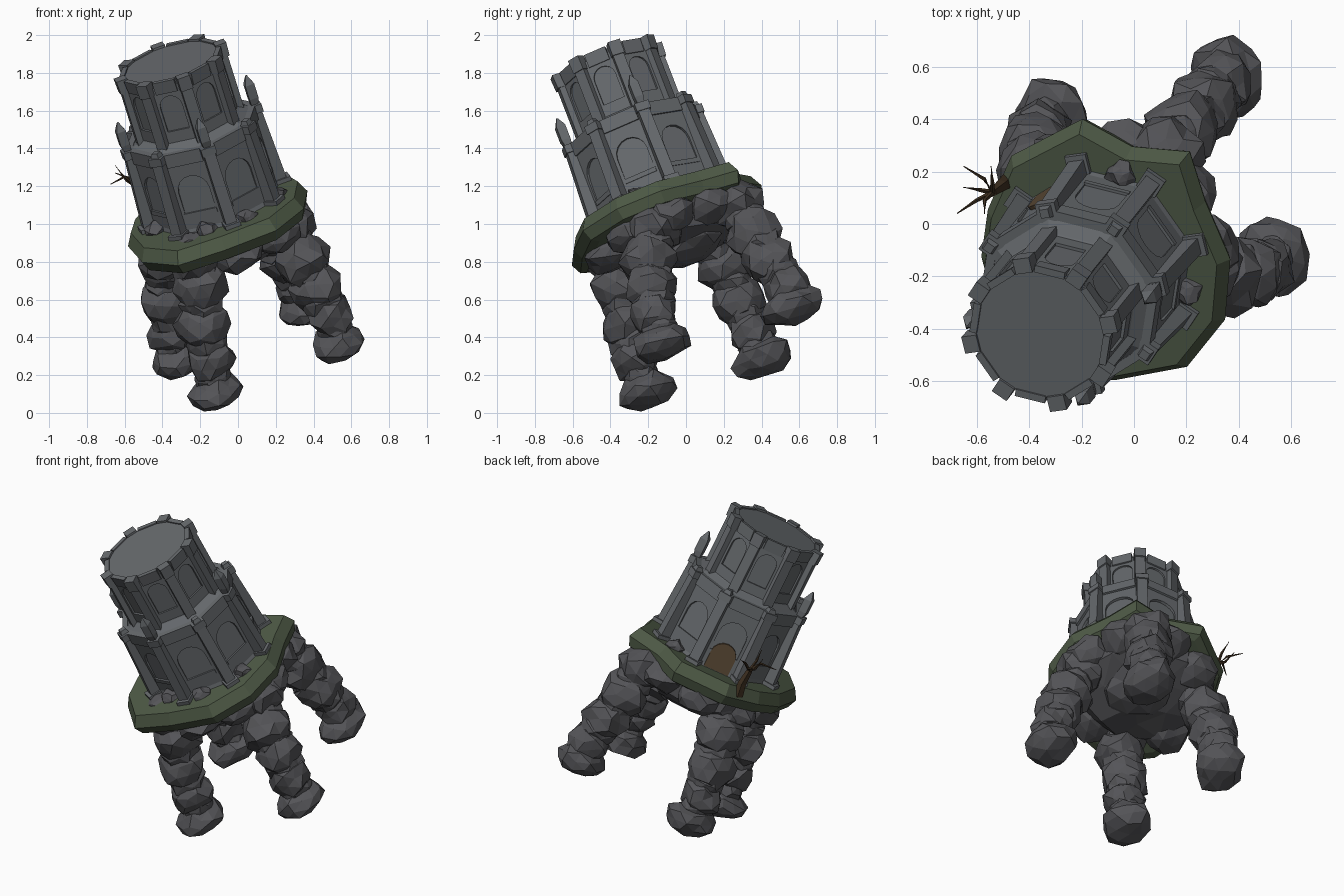
import bpy, bmesh, random
from math import sin, cos, pi, radians
from mathutils import Vector, Matrix, Quaternion

if "Cube" in bpy.data.objects:
    bpy.data.objects.remove(bpy.data.objects["Cube"])

random.seed(7)
B = Vector((-0.115, -0.12, 1.08))                 # centre of the tower foot
AXIS = Vector((-0.28, -0.345, 0.895)).normalized()
TILT = Vector((0, 0, 1)).rotation_difference(AXIS).to_matrix().to_4x4()
LOCAL = Matrix.Translation(B) @ TILT
PILLARS = [radians(11 + 45 * i) for i in range(8)]
FACES = [a + pi / 8 for a in PILLARS]


def material(name, rgb):
    m = bpy.data.materials.new(name)
    m.diffuse_color = (*rgb, 1)
    m.use_nodes = True
    m.node_tree.nodes["Principled BSDF"].inputs["Base Color"].default_value = m.diffuse_color
    return m


STONE = material("stone", (0.13, 0.14, 0.15))
ROCK = material("rock", (0.09, 0.09, 0.098))
MOSS = material("moss", (0.075, 0.10, 0.06))
WOOD = material("wood", (0.10, 0.065, 0.035))
BARK = material("bark", (0.05, 0.03, 0.015))


def finish(bm, name, mat, matrix=Matrix()):
    bmesh.ops.recalc_face_normals(bm, faces=bm.faces)
    me = bpy.data.meshes.new(name)
    bm.to_mesh(me)
    bm.free()
    me.materials.append(mat)
    ob = bpy.data.objects.new(name, me)
    ob.matrix_world = matrix
    bpy.context.collection.objects.link(ob)
    return ob


def polar(a, r, t, h):
    """Point at radius r in direction a, shifted t sideways, at height h."""
    return Vector((r * cos(a) - t * sin(a), r * sin(a) + t * cos(a), h))


def skin(bm, rings, cap=True):
    """Join closed rings of points into a solid."""
    vs = [[bm.verts.new(p) for p in ring] for ring in rings]
    n = len(vs[0])
    for lo, hi in zip(vs, vs[1:]):
        for i in range(n):
            bm.faces.new((lo[i], lo[(i + 1) % n], hi[(i + 1) % n], hi[i]))
    if cap:
        bm.faces.new(vs[0][::-1])
        bm.faces.new(vs[-1])


def block(bm, a, r0, r1, h0, h1, w, d, taper=1.0):
    rings = []
    for r, h, s in ((r0, h0, 1), (r1, h1, taper)):
        rings.append([polar(a, r + x * d * s / 2, y * w * s / 2, h)
                      for x, y in ((-1, -1), (1, -1), (1, 1), (-1, 1))])
    skin(bm, rings)


def arch(hw, h0, h1, n=8):
    """Arch outline as (sideways, height) points."""
    top = [(hw * cos(pi * i / n), h1 - hw + hw * sin(pi * i / n)) for i in range(n + 1)]
    return [(-hw, h0), (hw, h0)] + top


def arch_frame(bm, a, r, d, hw, h0, h1, ow, o0, o1):
    """Flat wall panel with an arched opening."""
    inner = arch(hw, h0, h1)
    outer = [(-ow, o0), (ow, o0)]
    for t, h in inner[2:]:
        k = abs(t) / hw
        if k > 0.75:
            outer.append((ow if t > 0 else -ow, h if h < h1 - hw + 0.001 else o1))
        else:
            outer.append((ow * t / hw, o1))
    ring = [[polar(a, rr, t, h) for t, h in pts] for rr, pts in
            ((r, inner), (r + d, inner), (r + d, outer), (r, outer))]
    skin(bm, ring + [ring[0]], cap=False)
    bmesh.ops.remove_doubles(bm, verts=bm.verts, dist=1e-5)


# tower core: two eight-sided storeys
bm = bmesh.new()
profile = [(0.37, -0.08), (0.365, 0.02), (0.355, 0.05), (0.335, 0.43), (0.355, 0.44),
           (0.345, 0.475), (0.285, 0.51), (0.265, 0.53), (0.27, 0.865)]
skin(bm, [[polar(a, r, 0, h) for a in PILLARS] for r, h in profile])
finish(bm, "tower_core", STONE, LOCAL)

# arched wall panels, sills and parapets
bm = bmesh.new()
for a in FACES:
    arch_frame(bm, a, 0.30, 0.03, 0.085, 0.13, 0.34, 0.115, 0.03, 0.44)
    block(bm, a, 0.325, 0.325, 0.11, 0.135, 0.18, 0.02)
    block(bm, a, 0.325, 0.325, 0.41, 0.485, 0.20, 0.035)
    arch_frame(bm, a, 0.238, 0.02, 0.06, 0.58, 0.78, 0.088, 0.51, 0.84)
    block(bm, a, 0.252, 0.26, 0.80, 0.872, 0.12, 0.028)
finish(bm, "wall_panels", STONE, LOCAL)

# pillars with plinths, caps and the surviving finials
bm = bmesh.new()
for i, a in enumerate(PILLARS):
    block(bm, a, 0.385, 0.385, -0.04, 0.045, 0.085, 0.08)
    block(bm, a, 0.375, 0.355, 0.04, 0.45, 0.062, 0.06)
    block(bm, a, 0.355, 0.355, 0.44, 0.485, 0.08, 0.075)
    if i in (0, 4, 6):
        block(bm, a, 0.36, 0.365, 0.48, 0.52, 0.036, 0.036, 1.4)
        block(bm, a, 0.365, 0.365, 0.52, 0.60, 0.05, 0.05)
        block(bm, a, 0.365, 0.365, 0.60, 0.65, 0.05, 0.05, 0.15)
    else:
        block(bm, a, 0.36, 0.36, 0.48, 0.51, 0.05, 0.05, 0.7)
    block(bm, a, 0.272, 0.272, 0.48, 0.82, 0.06, 0.055)
    block(bm, a, 0.278, 0.282, 0.80, 0.877, 0.068, 0.06)
finish(bm, "pillars", STONE, LOCAL)

# door
bm = bmesh.new()
pts = arch(0.078, 0.0, 0.2)
skin(bm, [[polar(FACES[2], r, t, h) for t, h in pts] for r in (0.30, 0.336)])
finish(bm, "door", WOOD, LOCAL)

# mossy platform, outline in plan laid on the tilted plane
outline = [(-.21, .385), (-.02, .28), (.20, .26), (.26, .07), (.355, -.15), (.335, -.38),
           (.19, -.56), (-.08, -.61), (-.33, -.62), (-.52, -.42), (-.595, -.14),
           (-.57, .04), (-.48, .245)][::-1]


def on_plane(x, y, scale, h):
    x, y = (x - B.x) * scale, (y - B.y) * scale
    return B + Vector((x, y, -(AXIS.x * x + AXIS.y * y) / AXIS.z)) + AXIS * h


bm = bmesh.new()
skin(bm, [[on_plane(x, y, s, h) for x, y in outline]
          for s, h in ((0.86, -0.12), (0.95, -0.105), (1.0, -0.045), (0.93, 0.022))])
finish(bm, "moss_platform", MOSS)


# faceted boulders
def boulder(bm, c, size, jitter=0.13):
    spin = Quaternion(Vector((random.random(), random.random(), 1)).normalized(),
                      random.uniform(0, 6)).to_matrix()
    vs = bmesh.ops.create_icosphere(bm, subdivisions=2, radius=1)["verts"]
    for v in vs:
        p = spin @ v.co * random.uniform(1 - jitter, 1 + jitter)
        p = Vector((p.x * size[0], p.y * size[1], p.z * size[2], 1))
        v.co = Vector(c) + (TILT @ p).to_3d()


# rocky belly under the platform
bm = bmesh.new()
boulder(bm, B - AXIS * 0.16 + Vector((0.02, 0.02, 0)), (0.38, 0.38, 0.13))
for i in range(9):
    a = i * 2 * pi / 9
    boulder(bm, LOCAL @ polar(a, 0.35, 0, -0.15), (0.14, 0.14, 0.10))
boulder(bm, B - AXIS * 0.22 + Vector((0.04, 0.05, 0)), (0.20, 0.20, 0.09))
finish(bm, "rock_belly", ROCK)

# legs: chains of boulders ending in a broad foot
legs = {
    "front_left_leg": [(-.22, -.39, .84), (-.19, -.36, .67), (-.19, -.31, .47), (-.145, -.27, .28), (-.12, -.205, .115)],
    "front_right_leg": [(.26, -.16, .98), (.35, -.20, .80), (.42, -.18, .66), (.49, -.17, .52), (.53, -.125, .375)],
    "back_left_leg": [(-.33, .12, .95), (-.37, .20, .78), (-.38, .28, .60), (-.36, .35, .43), (-.315, .405, .29)],
    "back_right_leg": [(.12, .27, 1.10), (.19, .36, .95), (.26, .44, .81), (.325, .53, .67), (.355, .565, .56)],
}
for name, path in legs.items():
    bm = bmesh.new()
    for i, p in enumerate(path[:-1]):
        r = (0.145, 0.148, 0.142, 0.125)[i]
        boulder(bm, p, (r, r, r * 0.95))
        q = (Vector(p) + Vector(path[i + 1])) / 2
        boulder(bm, q, (r * 0.8, r * 0.8, r * 0.75))
    boulder(bm, path[-1], (0.14, 0.165, 0.095))
    finish(bm, name, ROCK)

# rubble around the tower foot
bm = bmesh.new()
for a in (-100, -65, -20, 75, 200):
    boulder(bm, LOCAL @ polar(radians(a), 0.35, 0, 0.02), (0.06, 0.06, 0.05), 0.25)
finish(bm, "rubble", ROCK)


# dead tree: tapered trunk and bent twigs
def limb(bm, pts, radii, n=5):
    rings = []
    for i, (p, r) in enumerate(zip(pts, radii)):
        d = (Vector(pts[min(i + 1, len(pts) - 1)]) - Vector(pts[max(i - 1, 0)])).normalized()
        u = d.orthogonal().normalized()
        w = d.cross(u)
        rings.append([Vector(p) + r * (u * cos(2 * pi * k / n) + w * sin(2 * pi * k / n)) for k in range(n)])
    skin(bm, rings)


bm = bmesh.new()
fork = Vector((-.54, .12, 1.20))
limb(bm, [(-.485, .16, 1.04), (-.505, .145, 1.12), fork], [0.032, 0.026, 0.018])
twigs = [((-.57, .17, 1.24), (-.65, .22, 1.27)), ((-.54, .16, 1.26), (-.545, .22, 1.31)),
         ((-.60, .09, 1.25), (-.675, .04, 1.21)), ((-.57, .09, 1.26), (-.57, .04, 1.31)),
         ((-.59, .13, 1.23), (-.65, .14, 1.31))]
for mid, tip in twigs:
    limb(bm, [fork, mid, tip], [0.011, 0.008, 0.002])
finish(bm, "dead_tree", BARK)
